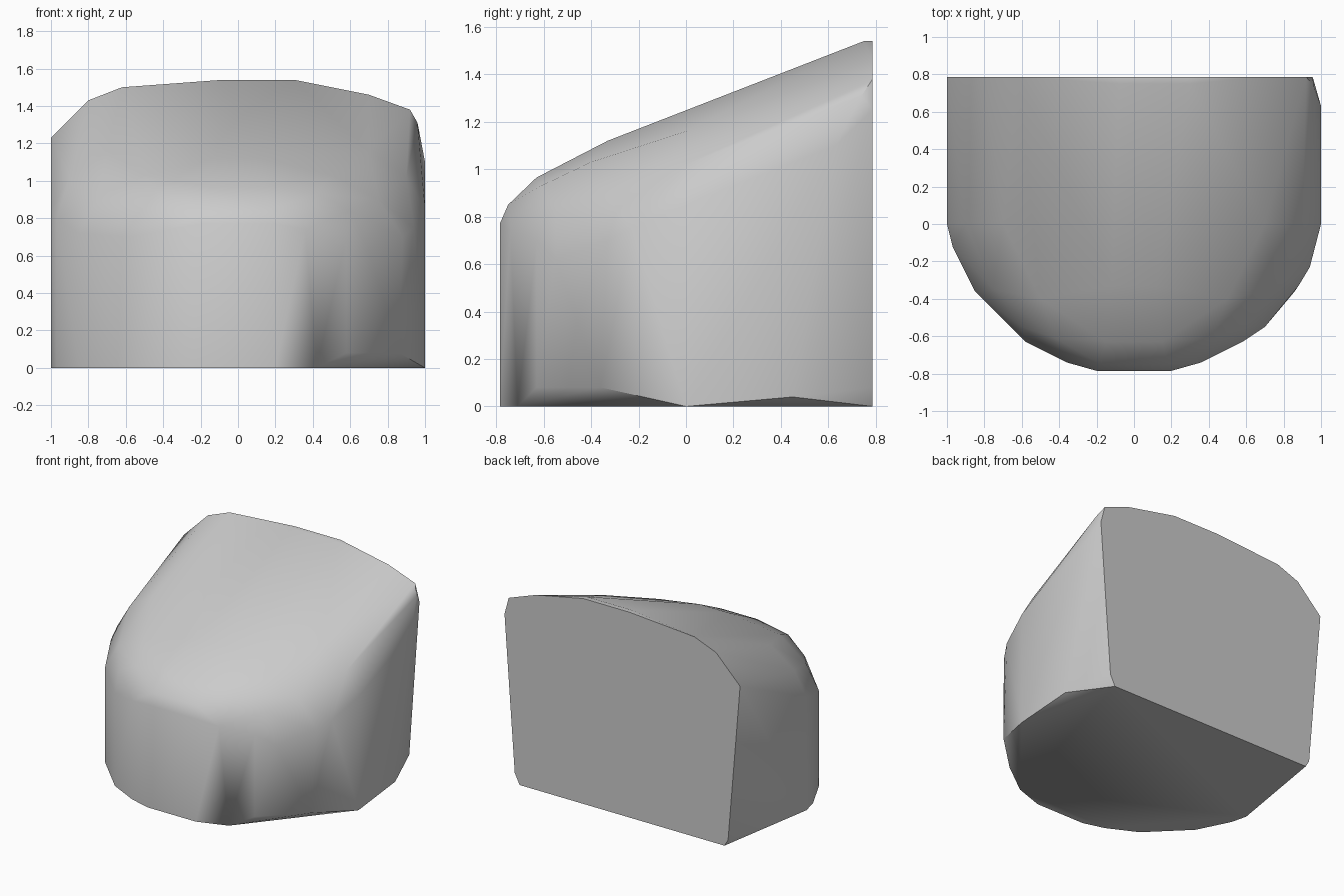
import bpy, bmesh
from math import radians

cube = bpy.data.objects.get("Cube")
if cube:
    bpy.data.objects.remove(cube, do_unlink=True)

FRONT, BACK = -0.785, 0.787
points = []


def mirrored(*coords):
    for x, y, z in coords:
        points.extend([(x, y, z), (-x, y, z)])


# rounded front wall, from the ground to the shoulder
mirrored((0.2, FRONT, 0.77), (0.36, -0.74, 0.74), (0.58, -0.63, 0.7), (1, 0, 0.85))
points += [(x, y, 0) for x, y in
           [(0.2, FRONT), (-0.2, FRONT), (-0.36, -0.74), (-0.58, -0.63),
            (-0.85, -0.36), (-0.97, -0.12), (-1, 0), (0.42, -0.71), (1, 0)]]
points += [(-0.85, -0.36, 0.72), (-0.97, -0.12, 0.8), (0.7, -0.55, 0.62),
           (0.88, -0.33, 0.7), (0.94, -0.23, 0.75)]

# chipped lower edge on one side
points += [(0.58, -0.63, 0.08), (0.86, -0.36, 0.08), (0.99, 0.45, 0.04)]

# flat back, narrower at the foot
points += [(x, BACK, z) for x, z in
           [(-0.87, 0), (-0.9, 0.05), (-1, 1.23), (-0.8, 1.43), (-0.62, 1.5),
            (-0.08, 1.54), (0.3, 1.54), (0.7, 1.46), (0.92, 1.38),
            (0.955, 1.25), (0.87, 0.08), (0.83, 0)]]
points += [(0.96, 0.74, 1.31), (1, 0.63, 1.1)]

# sloping roof and its soft brow
points += [(-0.08, 0.75, 1.54), (0.3, 0.75, 1.54)]
mirrored((0.12, -0.33, 1.12), (0.15, -0.63, 0.965), (0.18, -0.75, 0.85),
         (0.7, 0, 1.16), (0.9, 0, 1.02), (0.5, -0.4, 1.03),
         (0.75, -0.35, 0.9), (0.42, -0.61, 0.93), (0.6, -0.55, 0.84))

# wrap the points in one closed skin
bm = bmesh.new()
for p in points:
    bm.verts.new(p)
hull = bmesh.ops.convex_hull(bm, input=bm.verts[:])
loose = {v for v in hull["geom_interior"] + hull["geom_unused"]
         if isinstance(v, bmesh.types.BMVert)}
bmesh.ops.delete(bm, geom=list(loose), context="VERTS")
bmesh.ops.dissolve_limit(bm, angle_limit=radians(1), verts=bm.verts[:], edges=bm.edges[:])
bmesh.ops.recalc_face_normals(bm, faces=bm.faces[:])
mesh = bpy.data.meshes.new("wedge_block")
bm.to_mesh(mesh)
bm.free()

block = bpy.data.objects.new("wedge_block", mesh)
bpy.context.collection.objects.link(block)

# plain grey finish
grey = bpy.data.materials.new("light_grey")
grey.use_nodes = True
colour = (0.6, 0.6, 0.6, 1)
grey.diffuse_color = colour
grey.node_tree.nodes["Principled BSDF"].inputs["Base Color"].default_value = colour
mesh.materials.append(grey)

# soft shading, crisp back and base
bpy.ops.object.select_all(action="DESELECT")
block.select_set(True)
bpy.context.view_layer.objects.active = block
bpy.ops.object.shade_smooth_by_angle(angle=radians(38))
